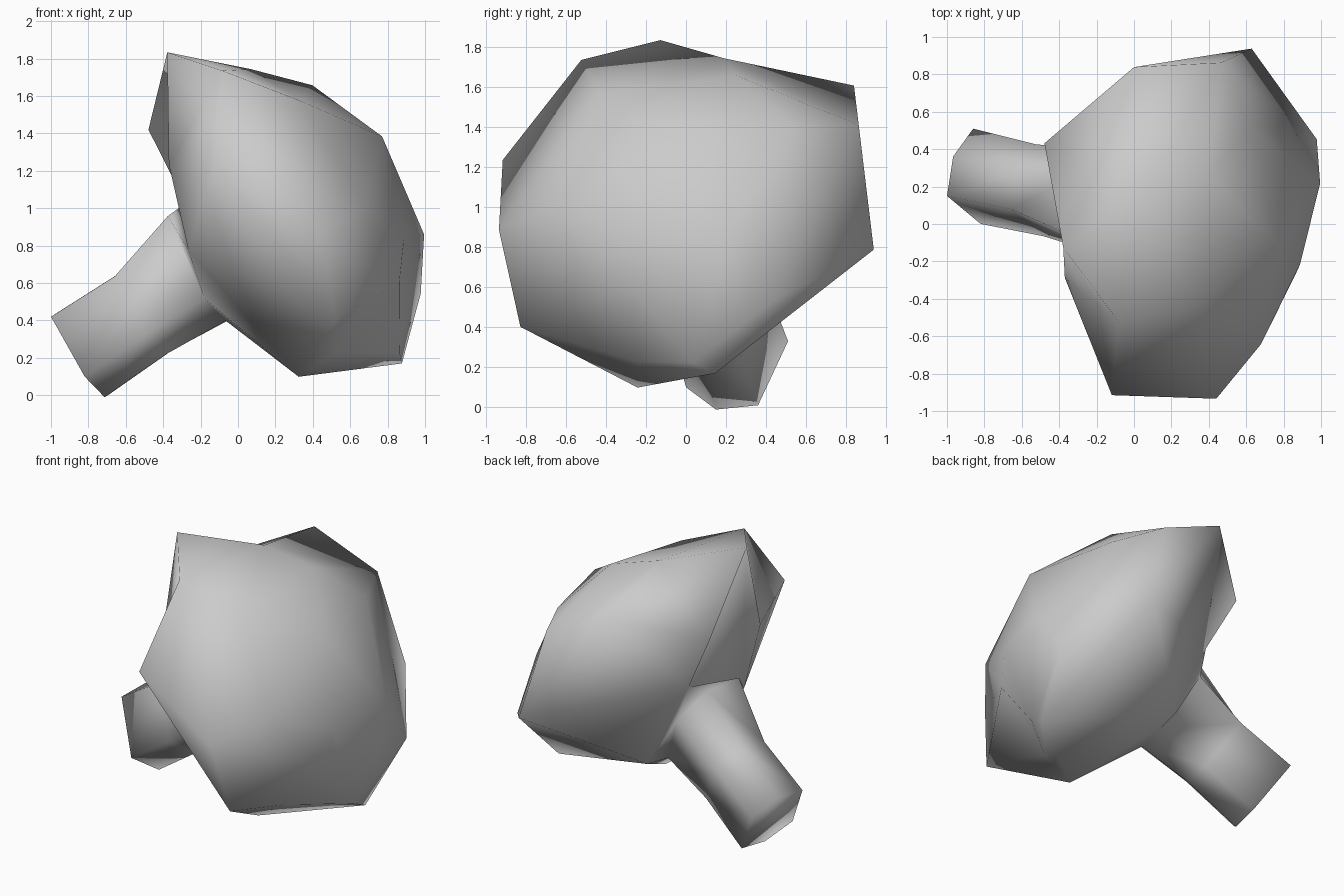
import bpy, bmesh
from math import sin, cos, radians
from mathutils import Vector

cube = bpy.data.objects.get("Cube")
if cube:
    bpy.data.objects.remove(cube, do_unlink=True)

# Tilted axis of the mushroom, starting at the middle of the stem's foot
base = Vector((-0.84, 0.255, 0.215))
axis = Vector((0.818, -0.182, 0.545)).normalized()
side = Vector((-0.57, -0.375, 0.73))
side = (side - axis * side.dot(axis)).normalized()
across = axis.cross(side)


def point(angle, radius, along):
    a = radians(angle)
    return base + axis * along + radius * (side * cos(a) + across * sin(a))


def stem_ring(radius, along):
    return [(a, radius, along) for a in (0, 90, 135, 180, 270, 315)]


# Rings from foot to crown: (angle, radius, distance along the axis)
rings = [
    stem_ring(0.28, 0), stem_ring(0.27, 0.41),
    # neck
    [(0, 0.39, 0.84), (90, 0.3, 0.78), (135, 0.3, 0.78),
     (180, 0.31, 0.78), (270, 0.32, 0.8), (315, 0.38, 0.82)],
    # underside
    [(45, 0.39, 0.87), (134, 0.81, 0.98), (205, 0.42, 0.78), (300, 0.46, 0.88)],
    # rim
    [(9, 0.69, 1.04), (42, 1.04, 1.36), (103, 1.03, 1.41), (137, 0.8, 1.22), (166, 1.0, 1.4),
     (228, 1.01, 1.39), (287, 1.09, 1.34), (314, 0.875, 0.92), (345, 1.1, 1.33)],
    # shoulder
    [(8, 0.98, 1.59), (77, 0.92, 1.63), (138, 0.66, 1.7), (160, 0.94, 1.44),
     (192, 0.89, 1.63), (264, 0.955, 1.61), (321, 0.8, 1.59)],
    # crown
    [(15, 0.6, 1.83), (85, 0.6, 1.84), (140, 0.46, 1.84),
     (190, 0.57, 1.86), (264, 0.63, 1.79), (305, 0.61, 1.8)],
]

bm = bmesh.new()


def stitch(low, high):
    """Join two rings of (angle, vertex) with triangles, walking round by angle."""
    def gap(k):
        return abs((high[k][0] - low[0][0] + 180) % 360 - 180)
    start = min(range(len(high)), key=gap)
    high = high[start:] + high[:start]
    first = low[0][0]

    def unwrap(ring):
        out = []
        for a, v in ring:
            a = (a - first + 60) % 360 - 60
            while out and a < out[-1][0]:
                a += 360
            out.append((a, v))
        return out + [(out[0][0] + 360, out[0][1])]
    low, high = unwrap(low), unwrap(high)
    i = j = 0
    while i < len(low) - 1 or j < len(high) - 1:
        step_low = j == len(high) - 1 or (
            i < len(low) - 1 and low[i + 1][0] + low[i][0] <= high[j + 1][0] + high[j][0])
        if step_low:
            bm.faces.new((low[i][1], low[i + 1][1], high[j][1]))
            i += 1
        else:
            bm.faces.new((low[i][1], high[j + 1][1], high[j][1]))
            j += 1


loops = [[(p[0], bm.verts.new(point(*p))) for p in ring] for ring in rings]
for low, high in zip(loops, loops[1:]):
    stitch(low, high)

# Foot and top
bm.faces.new([v for a, v in loops[0]])
tip = bm.verts.new(point(330, 0.08, 2.02))
for k, (a, v) in enumerate(loops[-1]):
    bm.faces.new((v, loops[-1][(k + 1) % len(loops[-1])][1], tip))
bmesh.ops.recalc_face_normals(bm, faces=bm.faces)
for face in bm.faces:
    face.smooth = True

mesh = bpy.data.meshes.new("mushroom")
bm.to_mesh(mesh)
bm.free()
mushroom = bpy.data.objects.new("mushroom", mesh)
bpy.context.collection.objects.link(mushroom)

# Plain grey
grey = bpy.data.materials.new("light grey")
grey.use_nodes = True
colour = (0.6, 0.6, 0.6, 1)
grey.diffuse_color = colour
grey.node_tree.nodes["Principled BSDF"].inputs["Base Color"].default_value = colour
mesh.materials.append(grey)
